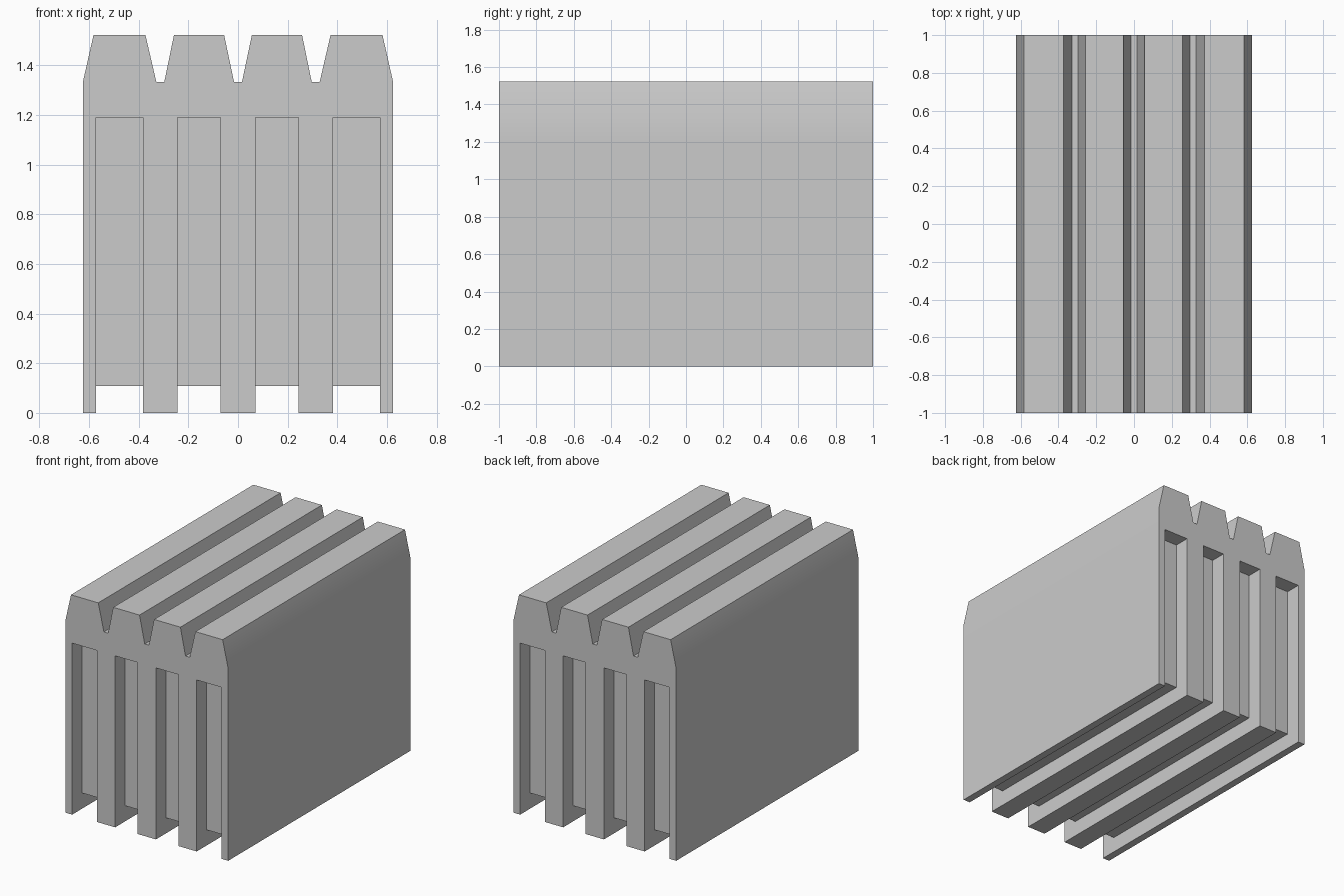
import bpy, bmesh, math
from mathutils import Vector

if "Cube" in bpy.data.objects:
    bpy.data.objects.remove(bpy.data.objects["Cube"])

HALF_LEN = 1.0
CORE_HALF = 0.89      # the filled core stops short of each end
CORE_BOTTOM = 0.108
SLOT_TOP = 1.19
GROOVE_Z, TOP_Z = 1.333, 1.523


def add_prism(bm, points, offset):
    """Extrude a closed loop of 3D points along an offset."""
    face = bm.faces.new([bm.verts.new(p) for p in points])
    new = bmesh.ops.extrude_face_region(bm, geom=[face])["geom"]
    verts = [g for g in new if isinstance(g, bmesh.types.BMVert)]
    bmesh.ops.translate(bm, verts=verts, vec=Vector(offset))


def make_object(name, bm):
    bmesh.ops.recalc_face_normals(bm, faces=bm.faces)
    mesh = bpy.data.meshes.new(name)
    bm.to_mesh(mesh)
    bm.free()
    obj = bpy.data.objects.new(name, mesh)
    bpy.context.collection.objects.link(obj)
    return obj


# Ribbed block: half outline with tapered ridges, mirrored and extruded
half = [(0.625, 0), (0.625, SLOT_TOP), (0.625, GROOVE_Z), (0.582, TOP_Z),
        (0.373, TOP_Z), (0.329, GROOVE_Z), (0.297, GROOVE_Z), (0.258, TOP_Z),
        (0.056, TOP_Z), (0.016, GROOVE_Z)]
outline = half + [(-x, z) for x, z in reversed(half)]
bm = bmesh.new()
add_prism(bm, [(x, -HALF_LEN, z) for x, z in outline], (0, 2 * HALF_LEN, 0))
block = make_object("ribbed_block", bm)

# Slots: each cuts a recess in both ends and a channel along the bottom
side = [(-1.1, -0.1), (1.1, -0.1), (1.1, SLOT_TOP), (CORE_HALF, SLOT_TOP),
        (CORE_HALF, CORE_BOTTOM), (-CORE_HALF, CORE_BOTTOM),
        (-CORE_HALF, SLOT_TOP), (-1.1, SLOT_TOP)]
bm = bmesh.new()
for inner, outer in ((0.07, 0.243), (0.383, 0.573)):
    for x0 in (inner, -outer):
        add_prism(bm, [(x0, y, z) for y, z in side], (outer - inner, 0, 0))
cutter = make_object("slot_cutter", bm)
cutter.hide_render = True

cut = block.modifiers.new("slots", 'BOOLEAN')
cut.operation = 'DIFFERENCE'
cut.solver = 'EXACT'
cut.object = cutter
bpy.context.view_layer.objects.active = block
block.select_set(True)
bpy.ops.object.modifier_apply(modifier=cut.name)
bpy.data.objects.remove(cutter)

# Soft shading only across the shallow side bevels
bpy.ops.object.shade_smooth_by_angle(angle=math.radians(30))
